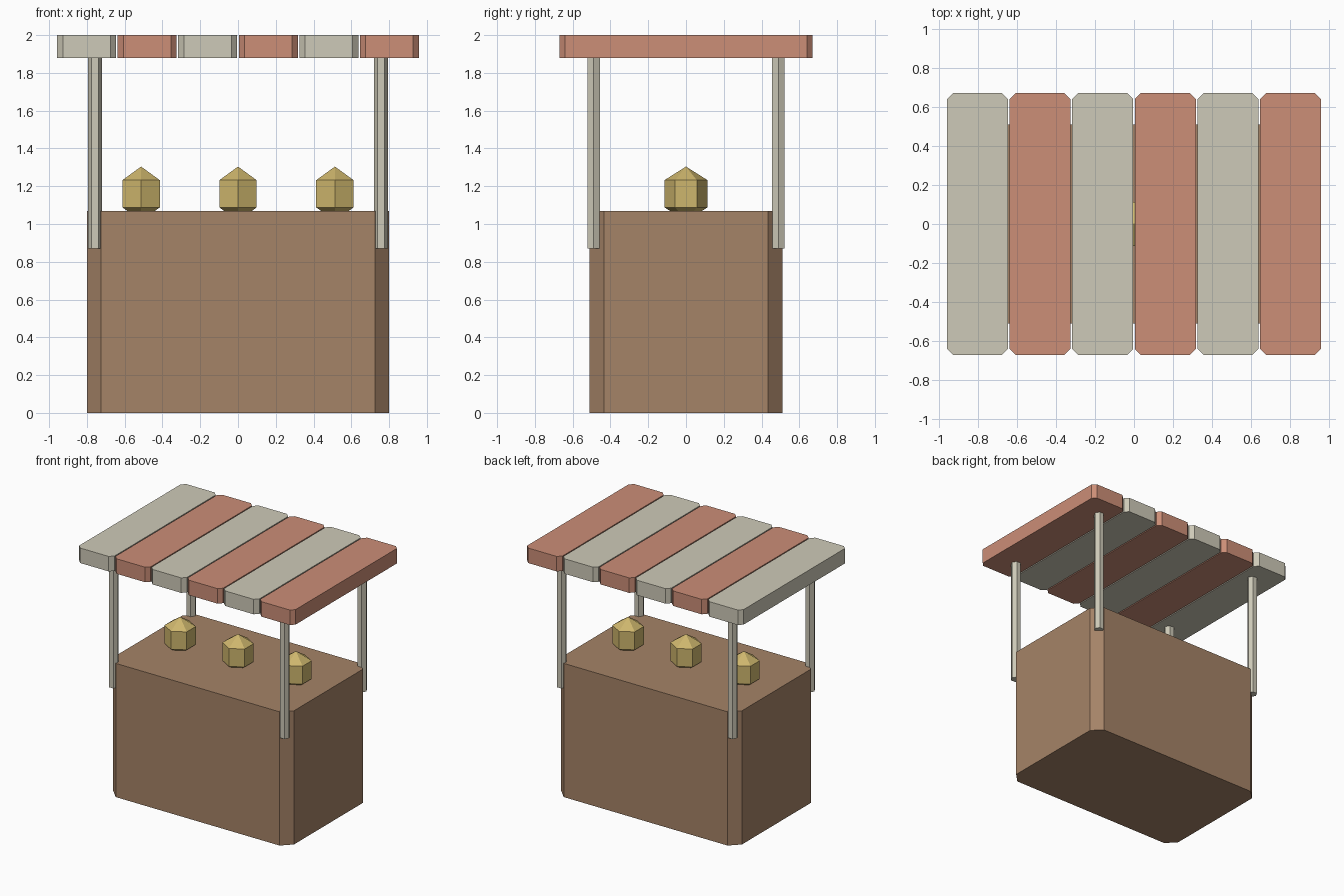
import bpy, bmesh, math

cube = bpy.data.objects.get("Cube")
if cube:
    bpy.data.objects.remove(cube, do_unlink=True)


def material(name, rgb):
    """Flat material from 0-255 display values, stored as linear."""
    lin = [((c / 255 + 0.055) / 1.055) ** 2.4 for c in rgb] + [1.0]
    m = bpy.data.materials.new(name)
    m.use_nodes = True
    m.diffuse_color = lin
    m.node_tree.nodes["Principled BSDF"].inputs["Base Color"].default_value = lin
    return m


wood = material("brown wood", (165, 131, 103))
cream = material("cream", (206, 202, 184))
red = material("faded red", (204, 142, 119))
gold = material("golden yellow", (206, 182, 109))


def finish(name, bm, location, mat):
    mesh = bpy.data.meshes.new(name)
    bm.to_mesh(mesh)
    bm.free()
    mesh.materials.append(mat)
    obj = bpy.data.objects.new(name, mesh)
    obj.location = location
    bpy.context.collection.objects.link(obj)
    return obj


def block(name, size, location, chamfer, mat):
    """Box whose four upright edges are chamfered."""
    bm = bmesh.new()
    bmesh.ops.create_cube(bm, size=1)
    bmesh.ops.scale(bm, vec=size, verts=bm.verts)
    upright = [e for e in bm.edges
               if abs(e.verts[0].co.z - e.verts[1].co.z) > size[2] / 2]
    bmesh.ops.bevel(bm, geom=upright, offset=chamfer, segments=1, affect='EDGES')
    return finish(name, bm, location, mat)


# Counter
block("counter", (1.6, 1.02, 1.07), (0, 0, 0.535), 0.075, wood)

# Awning slats in alternating colours
pitch = 0.3207
for i in range(6):
    block(f"awning_slat_{i + 1}", (0.312, 1.34, 0.12),
          ((i - 2.5) * pitch, 0, 1.94), 0.03, red if i % 2 else cream)

# Hexagonal corner posts
for sx, side in ((1, "left"), (-1, "right")):
    for sy, end in ((-1, "front"), (1, "back")):
        bm = bmesh.new()
        bmesh.ops.create_cone(bm, cap_ends=True, segments=6,
                              radius1=0.038, radius2=0.038, depth=1.02)
        # Turn so corners point along x
        for v in bm.verts:
            v.co.x, v.co.y = v.co.y, -v.co.x
        finish(f"{end}_{side}_post", bm, (sx * 0.757, sy * 0.489, 1.38), cream)

# Faceted fruit, sunk slightly into the counter
for x, label in ((-0.513, "right"), (0, "middle"), (0.513, "left")):
    bm = bmesh.new()
    bmesh.ops.create_uvsphere(bm, u_segments=6, v_segments=3, radius=1)
    bmesh.ops.scale(bm, vec=(0.132, 0.132, 0.144), verts=bm.verts)
    finish(f"{label}_fruit", bm, (x, 0, 1.16), gold)
